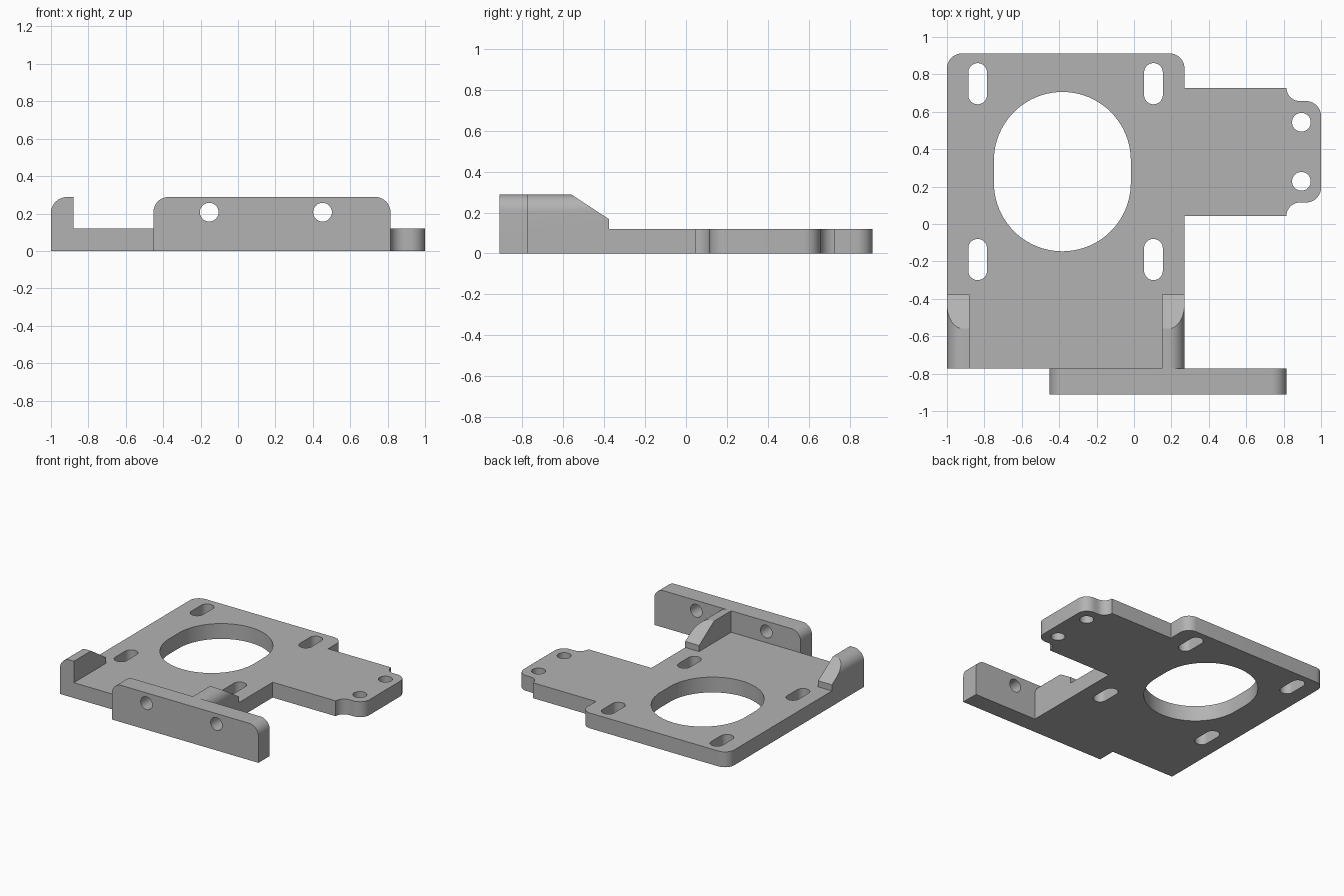
import bpy, bmesh, math
from mathutils import Vector, Matrix

if "Cube" in bpy.data.objects:
    bpy.data.objects.remove(bpy.data.objects["Cube"])

grey = bpy.data.materials.new("plain grey")
grey.diffuse_color = (0.45, 0.45, 0.45, 1)
grey.use_nodes = True
grey.node_tree.nodes["Principled BSDF"].inputs["Base Color"].default_value = grey.diffuse_color


def rounded(corners, n=10):
    """Right-angled outline; each corner is (x, y, radius)."""
    out = []
    for i, (x, y, r) in enumerate(corners):
        p = Vector((x, y))
        if r == 0:
            out.append(p)
            continue
        u = (Vector(corners[i - 1][:2]) - p).normalized()
        v = (Vector(corners[(i + 1) % len(corners)][:2]) - p).normalized()
        c = p + (u + v) * r
        for k in range(n + 1):
            t = math.pi / 2 * k / n
            out.append(c - v * r * math.cos(t) - u * r * math.sin(t))
    return out


def slot(x, y, r, half=0.0, n=24):
    """Round hole, stretched along y by half the straight length."""
    pts = []
    for s in (0, 1):
        for k in range(n + (half > 0)):
            t = math.pi * (s + k / n)
            pts.append(Vector((x + r * math.cos(t),
                               y + r * math.sin(t) + (half if s == 0 else -half))))
    return pts


def extrude(name, loops, depth, matrix, cut=None):
    """Fill the outline with its holes, give it depth, and place it."""
    cu = bpy.data.curves.new(name, 'CURVE')
    cu.dimensions = '2D'
    cu.fill_mode = 'BOTH'
    cu.extrude = depth / 2
    for loop in loops:
        sp = cu.splines.new('POLY')
        sp.points.add(len(loop) - 1)
        for pt, p in zip(sp.points, loop):
            pt.co = (p.x, p.y, 0, 1)
        sp.use_cyclic_u = True
    tmp = bpy.data.objects.new(name + "_outline", cu)
    bpy.context.collection.objects.link(tmp)
    bpy.context.view_layer.update()
    dg = bpy.context.evaluated_depsgraph_get()
    me = bpy.data.meshes.new_from_object(tmp.evaluated_get(dg))
    bpy.data.objects.remove(tmp)
    bm = bmesh.new()
    bm.from_mesh(me)
    bmesh.ops.remove_doubles(bm, verts=bm.verts, dist=1e-5)
    bmesh.ops.transform(bm, matrix=matrix, verts=bm.verts)
    if cut:
        res = bmesh.ops.bisect_plane(bm, geom=bm.verts[:] + bm.edges[:] + bm.faces[:],
                                     plane_co=cut[0], plane_no=cut[1], clear_outer=True)
        edges = [e for e in res['geom_cut'] if isinstance(e, bmesh.types.BMEdge)]
        bmesh.ops.holes_fill(bm, edges=edges, sides=0)
    bmesh.ops.recalc_face_normals(bm, faces=bm.faces)
    bm.to_mesh(me)
    bm.free()
    me.materials.clear()
    me.materials.append(grey)
    ob = bpy.data.objects.new(name, me)
    bpy.context.collection.objects.link(ob)
    bpy.ops.object.select_all(action='DESELECT')
    ob.select_set(True)
    bpy.context.view_layer.objects.active = ob
    bpy.ops.object.shade_smooth_by_angle(angle=math.radians(30))
    return ob


def upright(y):
    """Stand an x-z profile up, centred on y."""
    return Matrix.Translation((0, y, 0)) @ Matrix.Rotation(math.pi / 2, 4, 'X')


# Base plate with side tab, motor opening, mounting slots and tab holes
T = 0.12
outline = rounded([
    (-1, -0.772, 0), (0.27, -0.772, 0), (0.27, 0.043, 0), (0.815, 0.043, 0),
    (0.815, 0.115, 0.072), (1, 0.115, 0.08), (1, 0.657, 0.08), (0.815, 0.657, 0.072),
    (0.815, 0.728, 0), (0.27, 0.728, 0), (0.27, 0.912, 0.08), (-1, 0.912, 0.08)])
holes = [slot(-0.383, 0.28, 0.366, 0.06, 40)]
holes += [slot(x, y, 0.05, 0.06) for x in (-0.836, 0.104) for y in (0.75, -0.19)]
holes += [slot(0.895, y, 0.05) for y in (0.544, 0.228)]
extrude("base_plate", [outline] + holes, T, Matrix.Translation((0, 0, T / 2)))

# Front upright plate with two bolt holes
wall = rounded([(-0.452, 0, 0), (0.815, 0, 0), (0.815, 0.288, 0.08), (-0.452, 0.288, 0.08)])
extrude("front_wall", [wall] + [slot(x, 0.207, 0.05) for x in (-0.154, 0.452)],
        0.14, upright(-0.842))

# Two side ribs, mirrored, with a sloping back end
slope = (Vector((0, -0.56, 0.288)), Vector((0, 0.118, 0.18)).normalized())
for name, mirror in (("left_rib", False), ("right_rib", True)):
    c = [(-1, T, 0), (-0.88, T, 0), (-0.88, 0.288, 0), (-1, 0.288, 0.085)]
    if mirror:
        c = [(-0.73 - x, z, r) for x, z, r in c]
    extrude(name, [rounded(c)], 0.396, upright(-0.574), slope)
